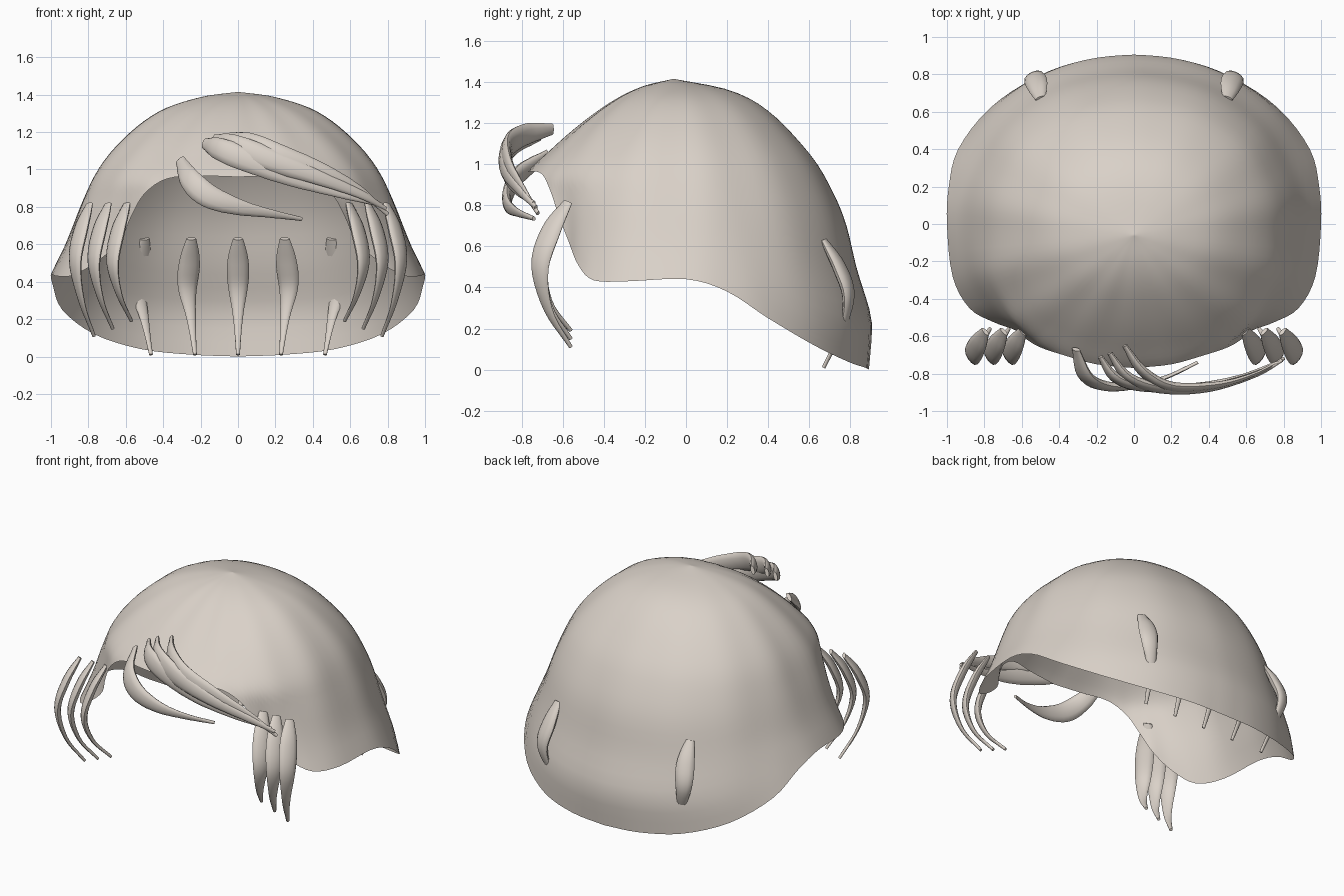
import bpy, bmesh, math
from mathutils import Vector

if "Cube" in bpy.data.objects:
    bpy.data.objects.remove(bpy.data.objects["Cube"])

hair = bpy.data.materials.new("pale_beige")
hair.diffuse_color = (0.70, 0.64, 0.58, 1)
hair.use_nodes = True
hair.node_tree.nodes["Principled BSDF"].inputs["Base Color"].default_value = hair.diffuse_color


def spline(pts, steps):
    """Catmull-Rom curve through points of any dimension."""
    pts = [Vector(p) for p in pts]
    ext = [2 * pts[0] - pts[1]] + pts + [2 * pts[-1] - pts[-2]]
    out = []
    for i in range(1, len(ext) - 2):
        a, b, c, d = ext[i - 1:i + 3]
        for k in range(steps):
            t = k / steps
            out.append(0.5 * (2 * b + (c - a) * t + (2 * a - 5 * b + 4 * c - d) * t ** 2
                              + (3 * b - a - 3 * c + d) * t ** 3))
    return out + [pts[-1]]


def finish(name, bm):
    bmesh.ops.recalc_face_normals(bm, faces=bm.faces)
    me = bpy.data.meshes.new(name)
    bm.to_mesh(me)
    bm.free()
    ob = bpy.data.objects.new(name, me)
    bpy.context.collection.objects.link(ob)
    me.materials.append(hair)
    bpy.ops.object.select_all(action='DESELECT')
    ob.select_set(True)
    bpy.context.view_layer.objects.active = ob
    bpy.ops.object.shade_smooth_by_angle(angle=math.radians(50))
    return ob


# Hair cap: a rounded dome that eases into a shaped rim
APEX = Vector((0, -0.06, 1.415))
half_rim = spline([(0, -0.77, 0.96), (0.2, -0.75, 0.965), (0.38, -0.70, 0.95), (0.5, -0.66, 0.87),
                   (0.57, -0.62, 0.75), (0.63, -0.57, 0.62), (0.75, -0.525, 0.51), (0.88, -0.45, 0.435),
                   (0.97, -0.28, 0.43), (1.0, 0, 0.44), (0.99, 0.2, 0.38), (0.94, 0.4, 0.25),
                   (0.77, 0.62, 0.12), (0.52, 0.785, 0.04), (0.25, 0.87, 0.01), (0, 0.89, 0.0)], 4)
rim = half_rim + [Vector((-p.x, p.y, p.z)) for p in half_rim[-2:0:-1]]

# (radius, height) of the dome towards front, side and back
FRONT = spline([(0, 1.415), (.15, 1.378), (.29, 1.31), (.45, 1.195), (.59, 1.07), (.70, .95), (.70, .85), (.66, .6), (.62, .4), (.6, 0)], 6)
SIDE = spline([(0, 1.415), (.2, 1.387), (.42, 1.313), (.6, 1.18), (.74, 1.015), (.83, .82), (.90, .59), (.94, .46), (.97, .3), (.98, 0)], 6)
BACK = spline([(0, 1.415), (.28, 1.357), (.47, 1.25), (.66, 1.05), (.76, .89), (.835, .715), (.89, .49), (.95, .3), (.965, .2), (.95, 0)], 6)


def radius_at(prof, z):
    for a, b in zip(prof, prof[1:]):
        if a.y >= z >= b.y:
            return a.x + (b.x - a.x) * (a.y - z) / max(a.y - b.y, 1e-6)
    return prof[-1].x


def dome_radius(ang, z):
    c, s = math.cos(ang), math.sin(ang)
    return ((c / radius_at(FRONT if c > 0 else BACK, z)) ** 2 + (s / radius_at(SIDE, z)) ** 2) ** -0.5


ROWS = 30
bm = bmesh.new()
crown = bm.verts.new(APEX)
columns = []
for p in rim:
    ang = math.atan2(p.x, APEX.y - p.y)
    rim_r = math.hypot(p.x, p.y - APEX.y)
    delta = rim_r - dome_radius(ang, p.z)
    groove = 0.009 * (1 if p.y < 0 else max(0.25, 1 - p.y))
    bulge = 0.03 * math.sin(2 * ang) ** 2
    col = []
    for j in range(1, ROWS + 1):
        t = j / ROWS
        z = APEX.z + (p.z - APEX.z) * (1 - math.cos(t * math.pi / 2))
        # soft combed grooves, stronger towards the front, and fuller corners
        swell = 1 + math.sin(math.pi * t) * (groove * math.cos(14 * ang) + bulge)
        r = dome_radius(ang, z) * swell + delta * t ** 6
        col.append(bm.verts.new((r * math.sin(ang), APEX.y - r * math.cos(ang), z)))
    columns.append(col)
for i, a in enumerate(columns):
    b = columns[(i + 1) % len(columns)]
    bm.faces.new((crown, a[0], b[0]))
    for j in range(ROWS - 1):
        bm.faces.new((a[j], a[j + 1], b[j + 1], b[j]))
finish("hair_cap", bm)


def lock(name, pts, across, width, thick=0.05, sides=12):
    """Tapered flat strand: blunt root, wide upper part, thin tip."""
    path = spline(pts, 5)
    n = len(path) - 1
    taper = spline([(0.45, 0), (0.85, 0), (1.0, 0), (0.85, 0), (0.55, 0), (0.32, 0), (0.17, 0)], 10)
    bm = bmesh.new()
    rings = []
    for i, p in enumerate(path):
        tan = (path[min(i + 1, n)] - path[max(i - 1, 0)]).normalized()
        w = Vector(across)
        w = (w - tan * w.dot(tan)).normalized()
        d = tan.cross(w)
        s = taper[round(i / n * 60)].x
        rings.append([bm.verts.new(p + w * (math.cos(a) * s * width / 2)
                                   + d * (math.sin(a) * max(s * thick, 0.018) / 2))
                      for a in (2 * math.pi * k / sides for k in range(sides))])
    for a, b in zip(rings, rings[1:]):
        for k in range(sides):
            m = (k + 1) % sides
            bm.faces.new((a[k], a[m], b[m], b[k]))
    bm.faces.new(rings[0])
    bm.faces.new(rings[-1])
    finish(name, bm)


# Temple locks: three on each side, bowed outwards
for s, side in ((1, "right"), (-1, "left")):
    for k in range(3):
        x, dz = 0.595 + 0.1 * k, -0.04 * k
        lock(f"temple_lock_{side}_{k + 1}",
             [(s * x, -0.575, 0.815), (s * (x + 0.045), -0.655, 0.68), (s * (x + 0.075), -0.71, 0.5),
              (s * (x + 0.04), -0.67, 0.33 + dz / 2), (s * (x - 0.025), -0.56, 0.19 + dz)],
             (s * 0.55, 0.83, 0), 0.12, 0.05)

# Nape locks: hanging inside the back, the outer pair breaking through
for k, (x, lean) in enumerate(((-0.5, -0.035), (-0.25, -0.02), (0, 0), (0.25, 0.02), (0.5, 0.035))):
    lock(f"nape_lock_{k + 1}",
         [(x, 0.67, 0.63), (x + lean / 2, 0.745, 0.5), (x + lean, 0.79, 0.36),
          (x, 0.76, 0.2), (x - lean, 0.67, 0.01)],
         (1, -lean * 12, 0), 0.12, 0.06)

# Fringe: three long swept locks and one short one
fringe = [
    [(-.18, -.71, 1.14), (-.1, -.82, 1.11), (.05, -.87, 1.05), (.3, -.87, .95), (.55, -.82, .87), (.77, -.74, .81)],
    [(-.13, -.69, 1.16), (-.03, -.82, 1.13), (.15, -.88, 1.06), (.4, -.88, .97), (.65, -.81, .87), (.79, -.73, .79)],
    [(-.05, -.65, 1.17), (.05, -.79, 1.14), (.2, -.87, 1.08), (.45, -.86, .99), (.65, -.80, .89), (.80, -.72, .76)],
]
for k, pts in enumerate(fringe):
    lock(f"fringe_lock_{k + 1}", pts, (0.25, 0.1, 1), 0.13, 0.055)
lock("short_fringe_lock",
     [(-.31, -.67, 1.05), (-.26, -.81, .95), (-.16, -.865, .86), (.0, -.865, .80), (.17, -.82, .765), (.34, -.74, .735)],
     (0.6, 0, 0.8), 0.13, 0.055)
